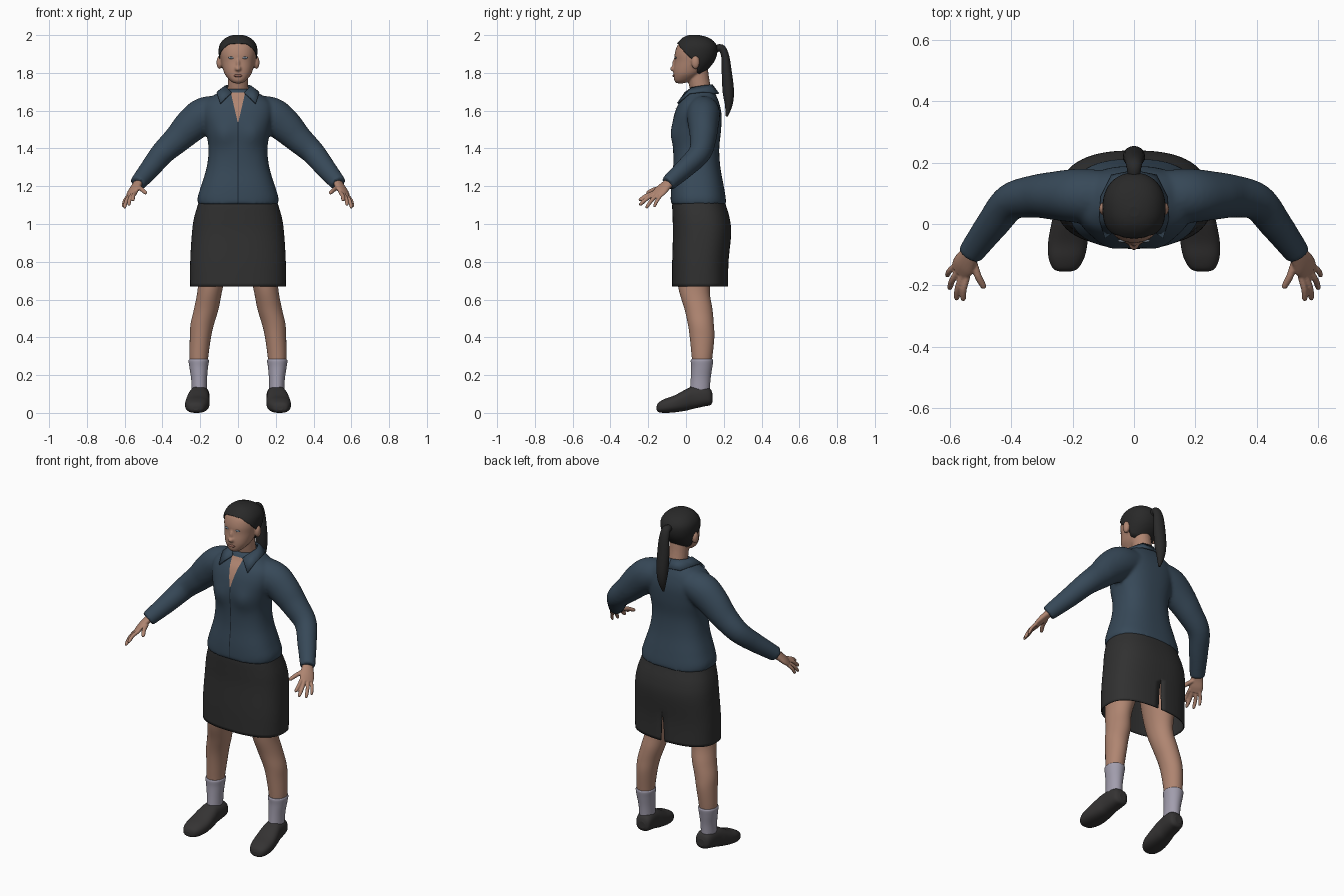
import bpy, bmesh, math
from mathutils import Vector, Matrix

if "Cube" in bpy.data.objects:
    bpy.data.objects.remove(bpy.data.objects["Cube"], do_unlink=True)


def material(name, *rgb):
    m = bpy.data.materials.new(name)
    m.use_nodes = True
    m.diffuse_color = (*rgb, 1)
    m.node_tree.nodes["Principled BSDF"].inputs["Base Color"].default_value = (*rgb, 1)
    return m


SKIN = material("skin", .43, .235, .165)
LIP = material("lip", .27, .12, .09)
EYE = material("eye", .22, .26, .31)
HAIR = material("hair", .022, .022, .022)
NAVY = material("navy cloth", .038, .066, .098)
SEAM = material("dark seam", .012, .02, .03)
SKIRT = material("charcoal cloth", .03, .03, .03)
SOCK = material("pale sock", .36, .34, .42)
SHOE = material("shoe", .035, .033, .033)


def spline(rows, n=5):
    """Resample rows of numbers along a Catmull-Rom curve."""
    rows = [Vector(r) for r in rows]
    out = []
    for i in range(len(rows) - 1):
        b, c = rows[i], rows[i + 1]
        a = rows[i - 1] if i else b
        d = rows[min(i + 2, len(rows) - 1)]
        for k in range(n):
            t = k / n
            out.append(b + (c - a) * (t / 2) + (a * 2 - b * 5 + c * 4 - d) * (t * t / 2)
                       + (b * 3 - a - c * 3 + d) * (t ** 3 / 2))
    return out + [rows[-1]]


def row_at(rows, h):
    for a, b in zip(rows, rows[1:]):
        if h <= b[0]:
            return a.lerp(b, max(0, (h - a[0]) / (b[0] - a[0])))
    return rows[-1]


def ring_point(row, th, p):
    """Superellipse point; the angle 0 faces front. Row: height, half width, front, back, centre x."""
    s, c = math.sin(th), math.cos(th)
    x = row[1] * math.copysign(abs(s) ** (2 / p), s) + (row[4] if len(row) > 4 else 0)
    y = (row[2] + row[3]) / 2 - (row[3] - row[2]) / 2 * math.copysign(abs(c) ** (2 / p), c)
    return Vector((x, y, row[0]))


def skin(bm, rings, closed=True, caps=True):
    vs = [[bm.verts.new(p) for p in r] for r in rings]
    n = len(vs[0])
    for a, b in zip(vs, vs[1:]):
        for i in range(n if closed else n - 1):
            j = (i + 1) % n
            bm.faces.new((a[i], a[j], b[j], b[i]))
    if closed and caps:
        bm.faces.new(vs[0][::-1])
        bm.faces.new(vs[-1])


def loft(bm, rows, p=2.0, n=40, shape=lambda v: v):
    skin(bm, [[shape(ring_point(r, math.tau * i / n, p)) for i in range(n)] for r in rows])


def sweep(bm, pts, side, n=20, steps=5):
    """Elliptical tube along points of x, y, z, radius along side, other radius."""
    pts = spline(pts, steps)
    rings = []
    for i, q in enumerate(pts):
        t = (pts[min(i + 1, len(pts) - 1)].xyz - pts[max(i - 1, 0)].xyz).normalized()
        u = Vector(side)
        u = (u - t * u.dot(t)).normalized()
        v = t.cross(u)
        rings.append([q.xyz + u * q[3] * math.cos(math.tau * k / n)
                      + v * q[4] * math.sin(math.tau * k / n) for k in range(n)])
    skin(bm, rings)


def ball(bm, loc, size):
    m = Matrix.Translation(loc) @ Matrix.Diagonal((*size, 1))
    bmesh.ops.create_uvsphere(bm, u_segments=20, v_segments=12, radius=1, matrix=m)


def finish(name, bm, mat, voxel=0, smooth=4, mirror=False, thick=0):
    bmesh.ops.remove_doubles(bm, verts=bm.verts, dist=1e-5)
    bmesh.ops.recalc_face_normals(bm, faces=bm.faces)
    for f in bm.faces:
        f.smooth = len(f.verts) < 5
    me = bpy.data.meshes.new(name)
    bm.to_mesh(me)
    bm.free()
    me.materials.append(mat)
    ob = bpy.data.objects.new(name, me)
    bpy.context.collection.objects.link(ob)
    if voxel:
        r = ob.modifiers.new("blend", 'REMESH')
        r.mode, r.voxel_size, r.use_smooth_shade = 'VOXEL', voxel, True
        s = ob.modifiers.new("relax", 'SMOOTH')
        s.factor, s.iterations = .5, smooth
    if thick:
        s = ob.modifiers.new("thickness", 'SOLIDIFY')
        s.thickness, s.offset = thick, 0
    if mirror:
        ob.modifiers.new("mirror", 'MIRROR')


# Shirt: torso and both sleeves blended together
TORSO = spline([(1.105, .212, -.08, .213), (1.14, .214, -.081, .21), (1.2, .196, -.078, .2),
                (1.3, .166, -.068, .182), (1.4, .156, -.068, .176), (1.5, .172, -.074, .186),
                (1.58, .188, -.062, .188), (1.64, .178, -.038, .176), (1.68, .13, -.008, .16),
                (1.715, .07, .012, .142)])


def bust(v):
    if v.y < .05:
        v.y -= .014 * math.exp(-((abs(v.x) - .08) / .05) ** 2 - ((v.z - 1.47) / .06) ** 2)
    return v


def chest(x, z, lift):
    r = row_at(TORSO, z)
    s = (abs(x) / r[1]) ** 1.25
    v = bust(ring_point(r, math.copysign(math.asin(s), x), 2.5))
    v.y -= lift
    return v


bm = bmesh.new()
loft(bm, TORSO, 2.5, 56, bust)
for s in (1, -1):
    arm = [(.1, .09, 1.6, .085, .082), (.18, .092, 1.575, .088, .095), (.25, .092, 1.52, .08, .09),
           (.32, .09, 1.45, .07, .075), (.4, .072, 1.375, .06, .063), (.46, 0, 1.3, .052, .055),
           (.52, -.08, 1.228, .043, .045), (.532, -.097, 1.213, .042, .043)]
    sweep(bm, [(s * a[0], *a[1:]) for a in arm], (0, 1, 0), 28)
finish("shirt", bm, NAVY, .009, 6)

# Open neckline and front placket, following the chest
for name, mat, lo, hi, w0, w1, lift in (("neckline", SKIN, 1.54, 1.695, .002, .038, .005),
                                       ("placket_seam", SEAM, 1.11, 1.54, .0025, .0025, .003)):
    bm = bmesh.new()
    rows = []
    for i in range(25):
        t = i / 24
        w = w0 + (w1 - w0) * t
        rows.append([chest(w * k / 4, lo + (hi - lo) * t, lift) for k in range(-4, 5)])
    skin(bm, rows, closed=False)
    finish(name, bm, mat)

# Folded collar
bm = bmesh.new()
skin(bm, [[Vector(q) for q in pair] for pair in (
    ((0, .138, 1.735), (0, .172, 1.69)), ((.045, .128, 1.735), (.072, .158, 1.69)),
    ((.066, .085, 1.73), (.106, .09, 1.7)), ((.058, .03, 1.72), (.112, .018, 1.692)),
    ((.034, -.004, 1.695), (.094, -.044, 1.638)))], closed=False)
finish("collar", bm, NAVY, mirror=True, thick=.009)

# Skirt with a slit at the back
bm = bmesh.new()
rings = []
for r in spline([(.67, .25, -.07, .22), (.8, .25, -.07, .222), (.95, .241, -.066, .236),
                 (1.03, .23, -.068, .228), (1.1, .21, -.07, .208), (1.13, .2, -.065, .2)]):
    d = .022 * max(0, (.86 - r[0]) / .19)
    rings.append([ring_point(r, math.pi + d + (math.tau - 2 * d) * i / 64, 2.5) for i in range(65)])
skin(bm, rings, closed=False)
bmesh.ops.remove_doubles(bm, verts=bm.verts, dist=1e-4)
finish("skirt", bm, SKIRT, thick=.006)

# Legs, socks and shoes
bm = bmesh.new()
loft(bm, spline([(.24, .045, .035, .132, .207), (.3, .05, .03, .14, .207), (.4, .056, .02, .15, .199),
                 (.47, .062, .01, .147, .189), (.55, .065, -.008, .14, .168), (.66, .066, -.04, .126, .147),
                 (.8, .082, -.055, .16, .128), (.95, .1, -.05, .18, .11)]))
finish("legs", bm, SKIN, mirror=True)
bm = bmesh.new()
loft(bm, spline([(.11, .04, .02, .125, .205), (.18, .042, .025, .13, .206), (.24, .049, .027, .139, .208),
                 (.275, .054, .025, .144, .208), (.284, .05, .029, .14, .208)]))
finish("socks", bm, SOCK, mirror=True)
bm = bmesh.new()
loft(bm, spline([(-.155, .015, .015, .035), (-.145, .04, .004, .055), (-.11, .058, 0, .075),
                 (-.06, .064, .003, .093), (0, .059, .012, .125), (.04, .053, .022, .14),
                 (.1, .05, .035, .14), (.13, .041, .042, .125), (.141, .02, .06, .1)]), 2.5,
     shape=lambda v: Vector((v.x + .21 - v.z * .09, v.z, v.y)))
finish("shoes", bm, SHOE, mirror=True)

# Hands with separate fingers
bm = bmesh.new()
sweep(bm, [(.522, -.082, 1.225, .028, .022), (.54, -.11, 1.2, .035, .02),
           (.555, -.135, 1.175, .041, .018), (.568, -.157, 1.153, .036, .012)], (-.05, -.05, .02))
wrist = Vector((.54, -.11, 1.2))
for base, tip, r in (((.543, -.172, 1.165), (.557, -.25, 1.125), .0105),
                     ((.558, -.168, 1.158), (.579, -.247, 1.1), .011),
                     ((.573, -.155, 1.151), (.602, -.212, 1.085), .0105),
                     ((.584, -.137, 1.146), (.61, -.17, 1.09), .0095),
                     ((.522, -.125, 1.192), (.487, -.21, 1.163), .012)):
    a, b = Vector(base), Vector(tip)
    mid = a.lerp(b, .5) + Vector((.004, 0, .005))
    sweep(bm, [(*a.lerp(wrist, .35), r, r), (*a, r, r), (*mid, r, r), (*a.lerp(b, .9), r * .85, r * .85),
               (*b, r * .4, r * .4)], (-.5, -.5, .2), 10, 3)
finish("hands", bm, SKIN, .0038, 2, mirror=True)

# Head: skull, neck, nose and ears blended together
HEAD = spline([(1.745, .02, -.05, -.01), (1.76, .043, -.062, .03), (1.79, .068, -.066, .075),
               (1.82, .08, -.066, .11), (1.86, .09, -.061, .143), (1.9, .096, -.06, .158),
               (1.94, .093, -.048, .157), (1.97, .073, -.025, .132), (1.987, .045, 0, .095),
               (1.994, .015, .025, .055)])
bm = bmesh.new()
loft(bm, HEAD, 2.2)
sweep(bm, [(0, .085, 1.64, .062, .062), (0, .08, 1.7, .056, .056), (0, .068, 1.76, .054, .056),
           (0, .06, 1.82, .054, .056)], (1, 0, 0))
ball(bm, (0, -.067, 1.822), (.017, .018, .014))
ball(bm, (0, -.06, 1.846), (.01, .014, .03))
for s in (1, -1):
    ball(bm, (s * .098, .05, 1.855), (.016, .022, .035))
finish("head", bm, SKIN, .0055, 3)

# Eyes and mouth
face = lambda z: row_at(HEAD, z)
bm = bmesh.new()
ball(bm, (.036, ring_point(face(1.88), math.asin((.036 / face(1.88)[1]) ** 1.1), 2.2).y, 1.88), (.017, .005, .006))
finish("eyes", bm, EYE, mirror=True)
bm = bmesh.new()
ball(bm, (0, face(1.785)[2] + .002, 1.785), (.024, .008, .007))
finish("lips", bm, LIP)

# Hair cap: each column runs from the hairline up to the crown
HAIRLINE = [Vector(v) for v in ((0, 1.952), (.5, 1.948), (1, 1.915), (1.45, 1.875), (1.75, 1.845),
                                (2.1, 1.805), (math.pi, 1.785))]
pivot = Vector((0, .05, 1.87))
bm = bmesh.new()
rings = []
for i in range(17):
    t = 1 - (1 - i / 16) ** 1.6
    ring = []
    for k in range(64):
        th = math.tau * k / 64
        low = row_at(HAIRLINE, min(th, math.tau - th))[1]
        v = ring_point(row_at(HEAD, low + (1.994 - low) * t), th, 2.2)
        ring.append(pivot + (v - pivot) * 1.05)
    rings.append(ring)
skin(bm, rings, caps=False)
bm.faces.new([v for v in bm.verts][-64:])
finish("hair_cap", bm, HAIR, thick=.003)

# Ponytail
bm = bmesh.new()
sweep(bm, [(0, .145, 1.92, .018, .018), (0, .185, 1.932, .024, .02), (0, .207, 1.89, .03, .021),
           (0, .216, 1.8, .036, .027), (0, .224, 1.7, .034, .03), (0, .226, 1.63, .024, .02),
           (0, .215, 1.57, .006, .006)], (1, 0, 0))
finish("ponytail", bm, HAIR)
